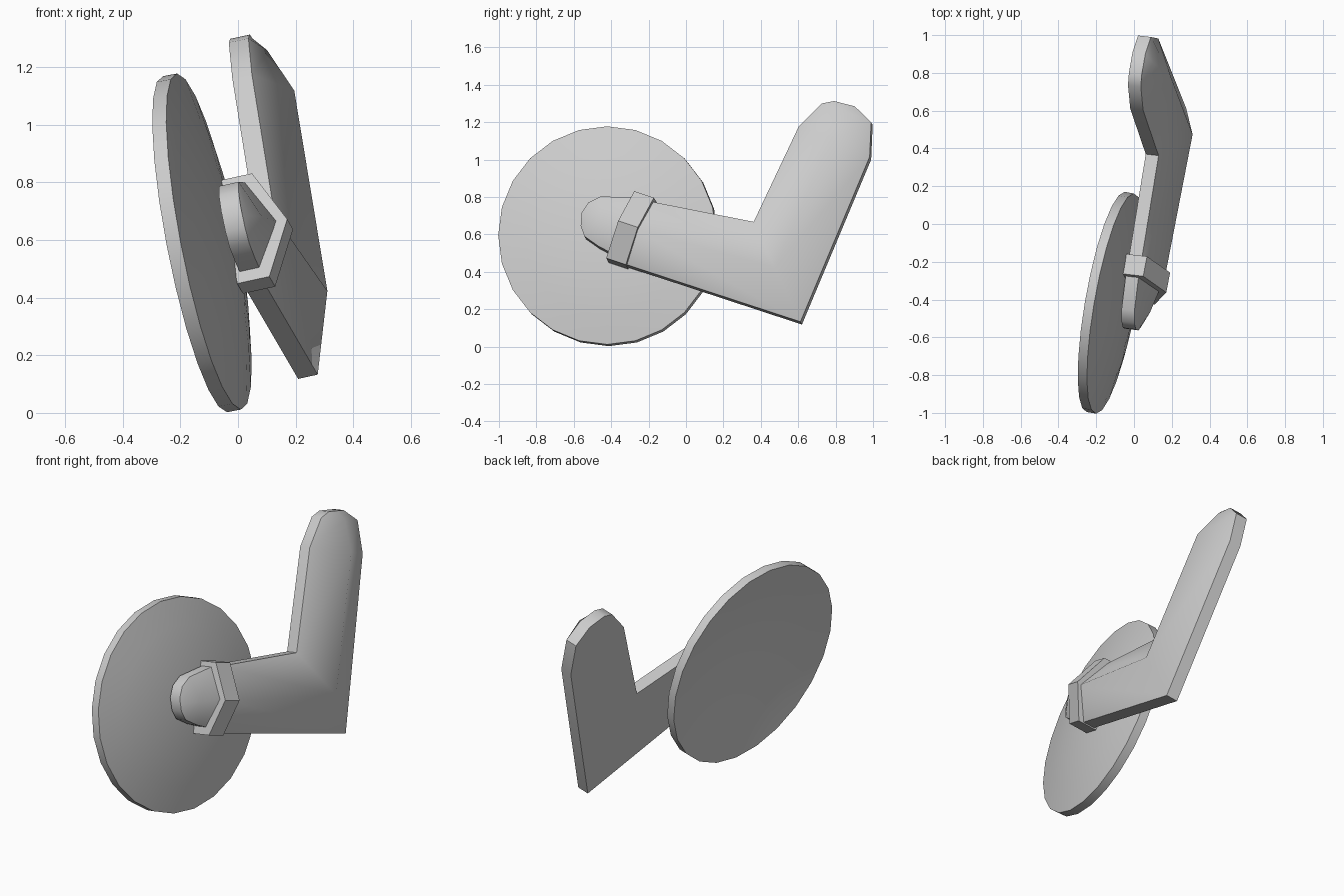
import bpy, bmesh, math
from mathutils import Vector

cube = bpy.data.objects.get("Cube")
if cube:
    bpy.data.objects.remove(cube, do_unlink=True)

grey = bpy.data.materials.new("plain grey")
grey.use_nodes = True
grey.diffuse_color = (0.6, 0.6, 0.6, 1)
grey.node_tree.nodes["Principled BSDF"].inputs["Base Color"].default_value = (0.6, 0.6, 0.6, 1)


def tilted(a, b, c):
    """Return a function placing (y, z, height) on the plane x = a + by + cz."""
    normal = Vector((1, -b, -c)).normalized()
    return lambda y, z, t: Vector((a + b * y + c * z, y, z)) + normal * t


def finish(name, bm, front, smooth=True, limit=40):
    """Keep rim edges crisp while the domed front stays soft."""
    bmesh.ops.recalc_face_normals(bm, faces=bm.faces)
    for f in bm.faces:
        f.smooth = smooth
    for e in bm.edges:
        sides = [f in front for f in e.link_faces]
        steep = e.calc_face_angle(0) > math.radians(limit)
        e.smooth = all(sides) or not (any(sides) or steep)
    mesh = bpy.data.meshes.new(name)
    bm.to_mesh(mesh)
    bm.free()
    mesh.materials.append(grey)
    obj = bpy.data.objects.new(name, mesh)
    bpy.context.collection.objects.link(obj)
    return obj


def ridged_limb(name, place, sections, low, rim, smooth=True):
    """Loft five-sided sections: flat back, short walls and a raised ridge."""
    bm = bmesh.new()
    rings = []
    for (y0, z0), (y1, z1), ridge in sections:
        ym, zm = (y0 + y1) / 2, (z0 + z1) / 2
        pts = [(y0, z0, low), (y0, z0, rim), (ym, zm, ridge), (y1, z1, rim), (y1, z1, low)]
        rings.append([bm.verts.new(place(*p)) for p in pts])
    front = set()
    for r, s in zip(rings, rings[1:]):
        for i in range(5):
            j = (i + 1) % 5
            f = bm.faces.new((r[i], r[j], s[j], s[i]))
            if i in (1, 2):
                front.add(f)
    bm.faces.new(rings[0])
    bm.faces.new(rings[-1])
    return finish(name, bm, front, smooth)


def domed_disc(name, place, cy, cz, radius, half, dome, sides=24, steps=4):
    """Round plate with parallel bulging front and hollow back."""
    bm = bmesh.new()
    front, rims = set(), []
    for side in (1, -1):
        last = None
        middle = bm.verts.new(place(cy, cz, side * half + dome))
        for k in range(1, steps + 1):
            q = k / steps
            height = side * half + dome * (1 - q * q)
            ring = []
            for i in range(sides):
                ang = math.tau * i / sides
                ring.append(bm.verts.new(place(cy + radius * q * math.cos(ang),
                                               cz + radius * q * math.sin(ang), height)))
            for i in range(sides):
                j = (i + 1) % sides
                corners = (last[i], last[j], ring[j], ring[i]) if last else (middle, ring[i], ring[j])
                f = bm.faces.new(corners)
                if side == 1:
                    front.add(f)
            last = ring
        rims.append(last)
    # Outer wall
    for i in range(sides):
        j = (i + 1) % sides
        bm.faces.new((rims[0][i], rims[0][j], rims[1][j], rims[1][i]))
    return finish(name, bm, front)


arm_plane = tilted(0.16, 0.12, -0.218)
disc_plane = tilted(-0.125, 0.17, -0.19)
# Shift the disc plane so that its middle sits at the stated offset
disc_place = lambda y, z, t: disc_plane(y, z, t) + Vector((0.17 * 0.417 + 0.19 * 0.59, 0, 0))

# Round shield
domed_disc("shield", disc_place, -0.417, 0.59, 0.583, 0.025, 0.07)

# Bent arm: wrist, elbow, then rounded shoulder
ridged_limb("arm", arm_plane, [
    ((-0.2, 0.765), (-0.33, 0.43), 0.17),
    ((0.37, 0.652), (0.62, 0.118), 0.18),
    ((0.61, 1.16), (0.99, 1.0), 0.18),
    ((0.735, 1.285), (0.998, 1.185), 0.11),
    ((0.8, 1.298), (0.91, 1.27), 0.07)], 0, 0.07)

# Cuff around the wrist
ridged_limb("cuff", arm_plane, [
    ((-0.16, 0.775), (-0.31, 0.417), 0.195),
    ((-0.265, 0.81), (-0.415, 0.452), 0.195)], -0.015, 0.1, smooth=False)

# Rounded fist
ridged_limb("fist", arm_plane, [
    ((-0.27, 0.785), (-0.37, 0.475), 0.16),
    ((-0.45, 0.787), (-0.46, 0.522), 0.125),
    ((-0.515, 0.755), (-0.535, 0.575), 0.09),
    ((-0.55, 0.7), (-0.555, 0.63), 0.07)], 0, 0.07)
